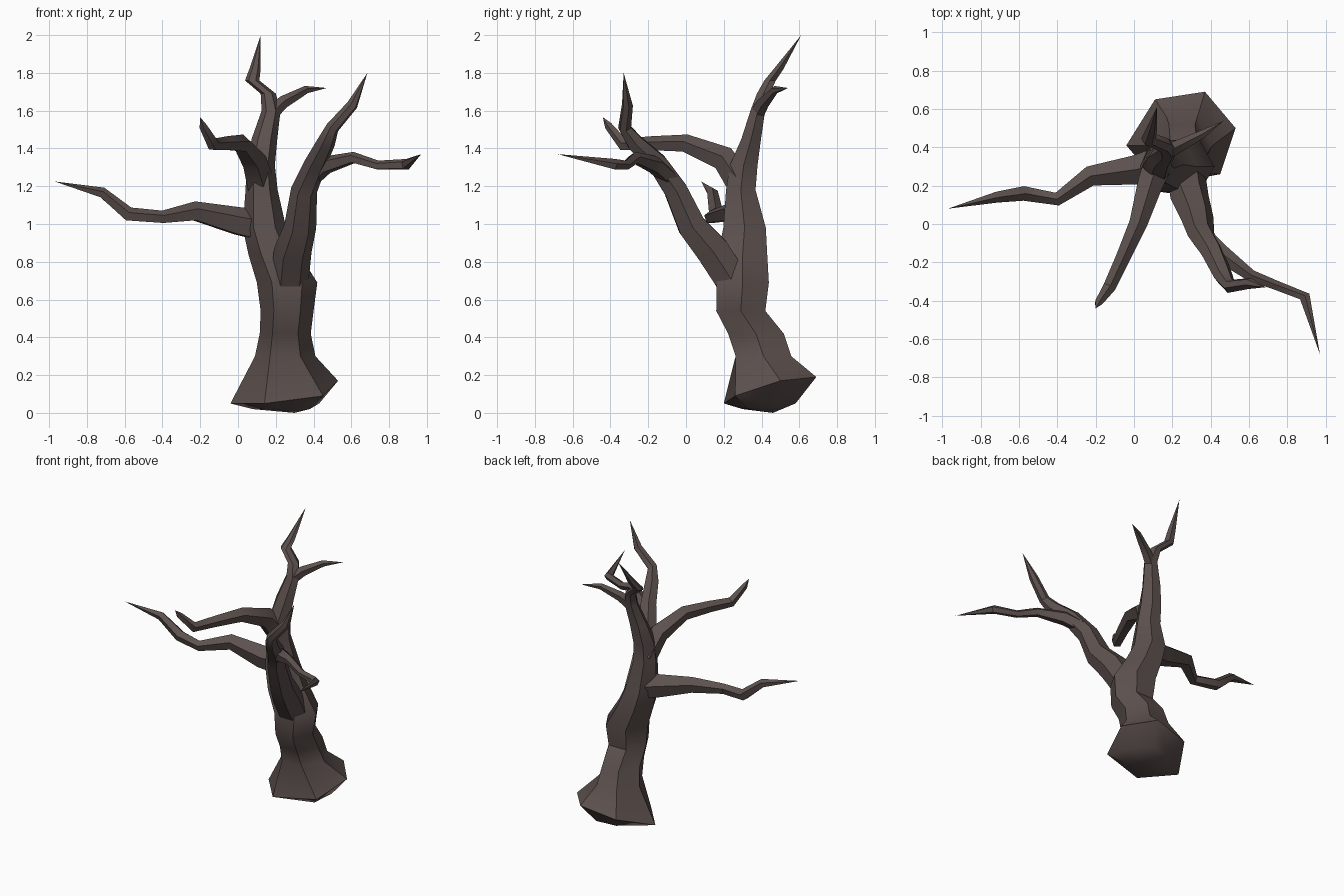
import bpy, bmesh, math
from mathutils import Vector

cube = bpy.data.objects.get("Cube")
if cube:
    bpy.data.objects.remove(cube, do_unlink=True)

bark = bpy.data.materials.new("dark_brown_bark")
bark.use_nodes = True
COLOR = (0.108, 0.082, 0.075, 1)
bark.diffuse_color = COLOR
bark.node_tree.nodes["Principled BSDF"].inputs["Base Color"].default_value = COLOR
bark.node_tree.nodes["Principled BSDF"].inputs["Roughness"].default_value = 0.9


def skin(name, rings, start, tip):
    """Join rings of points into a closed tube ending in points."""
    bm = bmesh.new()
    loops = [[bm.verts.new(p) for p in ring] for ring in rings]
    n = len(loops[0])
    for a, b in zip(loops, loops[1:]):
        for i in range(n):
            j = (i + 1) % n
            bm.faces.new((a[i], a[j], b[j], b[i]))
    for loop, point in ((loops[0], start), (loops[-1], tip)):
        end = bm.verts.new(point)
        for i in range(n):
            bm.faces.new((loop[i], loop[(i + 1) % n], end))
    bmesh.ops.recalc_face_normals(bm, faces=bm.faces)
    mesh = bpy.data.meshes.new(name)
    bm.to_mesh(mesh)
    bm.free()
    mesh.materials.append(bark)
    obj = bpy.data.objects.new(name, mesh)
    bpy.context.collection.objects.link(obj)
    bpy.ops.object.select_all(action="DESELECT")
    obj.select_set(True)
    bpy.context.view_layer.objects.active = obj
    bpy.ops.object.shade_smooth_by_angle(angle=math.radians(42))
    return obj


def branch(name, path, sides=5):
    """Tapering limb along (x, y, z, radius) points; the last point is the tip."""
    pts = [Vector(p[:3]) for p in path]
    rings, normal = [], None
    for k in range(len(pts) - 1):
        tangent = (pts[k + 1] - pts[max(k - 1, 0)]).normalized()
        if normal is None:
            normal = Vector((0, 0, 1)) if abs(tangent.z) < 0.8 else Vector((1, 0, 0))
        normal = (normal - tangent * normal.dot(tangent)).normalized()
        side = tangent.cross(normal)
        rings.append([pts[k] + path[k][3] * (normal * math.cos(t) + side * math.sin(t))
                      for t in (2 * math.pi * i / sides for i in range(sides))])
    return skin(name, rings, pts[0], pts[-1])


# Trunk: flared, tilted foot, then six-sided level rings (x, y, z, rx, ry)
foot = [(-.04, .41, .05), (.11, .65, .14), (.37, .69, .19),
        (.53, .50, .17), (.45, .26, .09), (.14, .20, .05)]
sole = [(.08, .42, .02), (.18, .55, .04), (.32, .58, .05),
        (.43, .47, .05), (.38, .34, .02), (.20, .30, .02)]
levels = [(.25, .41, .30, .16, .17), (.25, .37, .42, .135, .17),
          (.26, .29, .54, .14, .15), (.26, .30, .69, .16, .16),
          (.19, .30, .84, .135, .15), (.14, .31, .98, .115, .13),
          (.125, .29, 1.18, .085, .09), (.12, .305, 1.31, .075, .085),
          (.14, .345, 1.45, .068, .06), (.175, .38, 1.60, .05, .045),
          (.16, .41, 1.69, .04, .04), (.075, .445, 1.76, .038, .035),
          (.09, .49, 1.82, .03, .03)]
rings = [sole, foot]
for x, y, z, rx, ry in levels:
    rings.append([(x + rx * math.cos(t), y + ry * math.sin(t), z)
                  for t in (math.pi - math.pi * i / 3 for i in range(6))])
skin("trunk", rings, (.30, .46, .0), (.12, .61, 2.0))

# Heavy limb forking forward and to the left
branch("left_fork", [(.27, .27, .66, .10), (.29, .14, .86, .10), (.33, .03, .99, .085),
                     (.35, -.055, 1.18, .07), (.41, -.15, 1.32, .06),
                     (.465, -.27, 1.43, .05), (.50, -.325, 1.51, .036),
                     (.605, -.31, 1.63, .03), (.685, -.33, 1.80)], 6)
branch("left_fork_side_branch", [(.37, -.07, 1.23, .05), (.46, -.16, 1.31, .05),
                                 (.61, -.27, 1.35, .032), (.74, -.32, 1.31, .026),
                                 (.89, -.38, 1.315, .03), (.97, -.68, 1.37)])

# Low limb reaching to the right
branch("right_branch", [(.10, .31, .99, .085), (.0, .28, 1.01, .08), (-.23, .25, 1.065, .055),
                        (-.40, .13, 1.035, .036), (-.58, .16, 1.05, .04),
                        (-.72, .14, 1.165, .03), (-.97, .08, 1.225)])

# Upper limb reaching forward
branch("front_branch", [(.12, .30, 1.20, .08), (.08, .20, 1.345, .07), (.02, 0, 1.425, .05),
                        (-.06, -.18, 1.425, .04), (-.13, -.33, 1.42, .035),
                        (-.185, -.41, 1.52, .022), (-.20, -.44, 1.565)])

# Small twig near the crown
branch("crown_twig", [(.17, .375, 1.58, .04), (.24, .41, 1.645, .035),
                      (.36, .47, 1.71, .022), (.47, .54, 1.72)])
